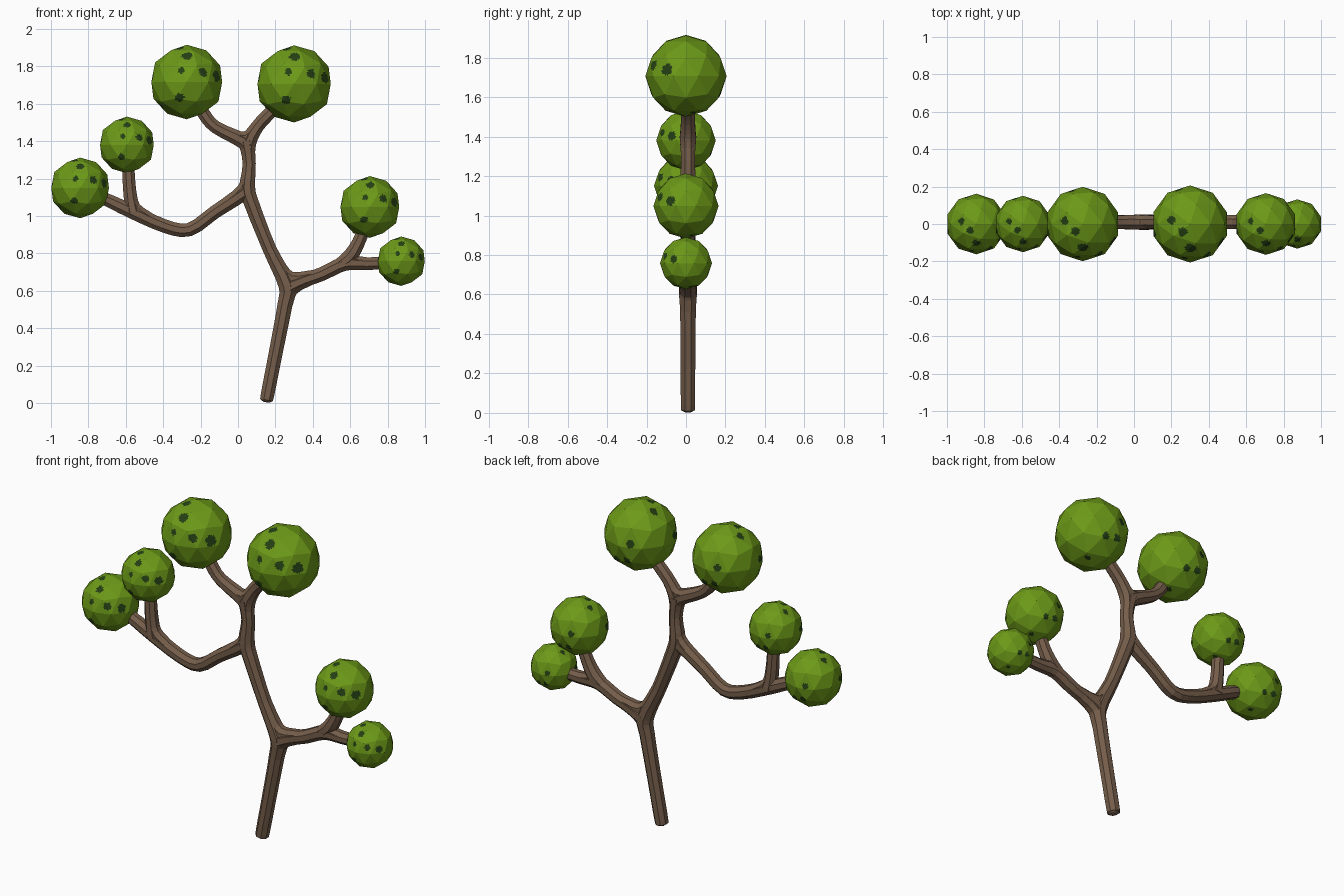
import bpy, bmesh, math, random
from mathutils import Vector

random.seed(4)


def material(name, rgb):
    m = bpy.data.materials.new(name)
    m.diffuse_color = (*rgb, 1)
    return m


BARK = material("bark_brown", (0.18, 0.112, 0.07))
LEAF = material("leaf_green", (0.15, 0.32, 0.009))
SPOT = material("dark_leaf_spot", (0.018, 0.05, 0.007))


def finish(bm, name, mats):
    bmesh.ops.recalc_face_normals(bm, faces=bm.faces)
    me = bpy.data.meshes.new(name)
    bm.to_mesh(me)
    bm.free()
    for m in mats:
        me.materials.append(m)
    ob = bpy.data.objects.new(name, me)
    bpy.context.collection.objects.link(ob)
    return ob


def smooth_path(pts, steps=3):
    """Catmull-Rom through (x, z, radius) points."""
    p = [Vector(q) for q in pts]
    p = [2 * p[0] - p[1]] + p + [2 * p[-1] - p[-2]]
    out = []
    for i in range(1, len(p) - 2):
        a, b, c, d = p[i - 1:i + 3]
        for s in range(steps):
            t = s / steps
            out.append(0.5 * (2 * b + (c - a) * t + (2 * a - 5 * b + 4 * c - d) * t * t
                              + (3 * b - a - 3 * c + d) * t ** 3))
    return out + [p[-2]]


def tube(name, pts, sides=8):
    """Eight-sided branch swept along a path in the XZ plane, flat side to the front."""
    path = smooth_path(pts)
    bm = bmesh.new()
    rings = []
    for i, q in enumerate(path):
        d = path[min(i + 1, len(path) - 1)] - path[max(i - 1, 0)]
        n = Vector((-d.y, 0, d.x)).normalized()
        c = Vector((q.x, 0.01, q.y))
        r = q.z / math.cos(math.pi / sides)
        ring = []
        for k in range(sides):
            a = 2 * math.pi * (k + 0.5) / sides
            ring.append(bm.verts.new(c + r * (n * math.cos(a) + Vector((0, math.sin(a), 0)))))
        rings.append(ring)
    for r0, r1 in zip(rings, rings[1:]):
        for k in range(sides):
            j = (k + 1) % sides
            bm.faces.new((r0[k], r0[j], r1[j], r1[k]))
    bm.faces.new(rings[0])
    bm.faces.new(rings[-1])
    return finish(bm, name, [BARK])


R = 0.037
# Trunk with rounded foot, running up to the top fork
tube("trunk", [(0.15, 0.004, 0.014), (0.152, 0.014, 0.03), (0.157, 0.04, 0.036), (0.2, 0.26, R),
               (0.25, 0.52, 0.04), (0.262, 0.63, 0.046), (0.17, 0.82, R), (0.075, 1.06, 0.04),
               (0.05, 1.15, 0.042), (0.06, 1.28, 0.035), (0.045, 1.4, 0.042)])
# Main branches
tube("upper_left_branch", [(0.055, 1.34, 0.035), (0.025, 1.4, 0.04), (-0.12, 1.475, 0.034),
                           (-0.185, 1.55, 0.034), (-0.23, 1.64, 0.03)])
tube("upper_right_branch", [(0.055, 1.32, 0.035), (0.06, 1.4, 0.04), (0.105, 1.48, 0.035),
                            (0.17, 1.55, 0.034), (0.25, 1.63, 0.03)])
tube("left_branch", [(0.055, 1.14, 0.04), (-0.01, 1.095, 0.039), (-0.125, 1.02, 0.036),
                     (-0.26, 0.927, 0.036), (-0.39, 0.945, 0.036), (-0.57, 1.025, 0.038),
                     (-0.71, 1.09, 0.034), (-0.8, 1.12, 0.03)])
tube("left_twig", [(-0.56, 1.02, 0.042), (-0.572, 1.08, 0.037), (-0.582, 1.17, 0.034),
                   (-0.588, 1.3, 0.032)])
tube("right_branch", [(0.27, 0.62, 0.046), (0.35, 0.655, 0.039), (0.45, 0.69, 0.037),
                      (0.57, 0.745, 0.038), (0.69, 0.745, 0.034), (0.84, 0.75, 0.032)])
tube("right_twig", [(0.54, 0.735, 0.036), (0.6, 0.785, 0.04), (0.645, 0.86, 0.035),
                    (0.69, 0.97, 0.032)])
# Webbing that thickens the forks
webs = [
    [(0.24, 0.47, 0.034), (0.283, 0.61, 0.04), (0.42, 0.68, 0.034)],
    [(0.2, 0.76, 0.034), (0.28, 0.665, 0.038), (0.42, 0.68, 0.034)],
    [(0.06, 1.25, 0.032), (0.03, 1.14, 0.036), (-0.09, 1.045, 0.034)],
    [(-0.07, 1.45, 0.032), (0.04, 1.415, 0.036), (0.11, 1.49, 0.032)],
    [(-0.46, 0.975, 0.034), (-0.555, 1.04, 0.037), (-0.58, 1.14, 0.032)],
    [(0.64, 0.85, 0.032), (0.61, 0.765, 0.034), (0.7, 0.745, 0.032)],
]
for i, w in enumerate(webs):
    tube("fork_web_%d" % (i + 1), w)

# Directions and sizes of the dark spots, shared by every leaf ball
spots = [(Vector(d).normalized(), s) for d, s in (
    ((0.46, -0.84, 0.28), 0.14), ((0.84, -0.5, 0.17), 0.16), ((-0.2, -0.88, -0.43), 0.13),
    ((0.0, -0.66, 0.75), 0.15), ((-0.16, -0.93, 0.33), 0.1), ((-0.2, -0.22, 0.96), 0.13),
    ((-0.3, 0.94, 0.1), 0.12), ((-0.95, -0.25, 0.12), 0.11), ((-0.73, -0.17, -0.7), 0.1),
    ((0.2, 0.85, -0.48), 0.11), ((0.3, 0.2, -0.93), 0.09), ((-0.51, 0.09, 0.83), 0.12),
    ((-0.17, 0.87, -0.44), 0.11))]


def leaf_ball(name, x, z, r):
    """Faceted ball; each flat facet is gridded so spots can be cut into it."""
    bm = bmesh.new()
    bmesh.ops.create_icosphere(bm, subdivisions=2, radius=r)
    bmesh.ops.subdivide_edges(bm, edges=bm.edges[:], cuts=9, use_grid_fill=True)
    for f in bm.faces:
        d = f.calc_center_median().normalized()
        for s, size in spots:
            if (d - s).length < size * random.uniform(0.85, 1.1):
                f.material_index = 1
    bmesh.ops.translate(bm, verts=bm.verts, vec=(x, 0, z))
    finish(bm, name, [LEAF, SPOT])


leaf_ball("leaf_ball_top_left", -0.274, 1.716, 0.199)
leaf_ball("leaf_ball_top_right", 0.3, 1.706, 0.206)
leaf_ball("leaf_ball_inner_left", -0.594, 1.38, 0.151)
leaf_ball("leaf_ball_outer_left", -0.844, 1.15, 0.162)
leaf_ball("leaf_ball_inner_right", 0.705, 1.048, 0.165)
leaf_ball("leaf_ball_outer_right", 0.873, 0.758, 0.132)
